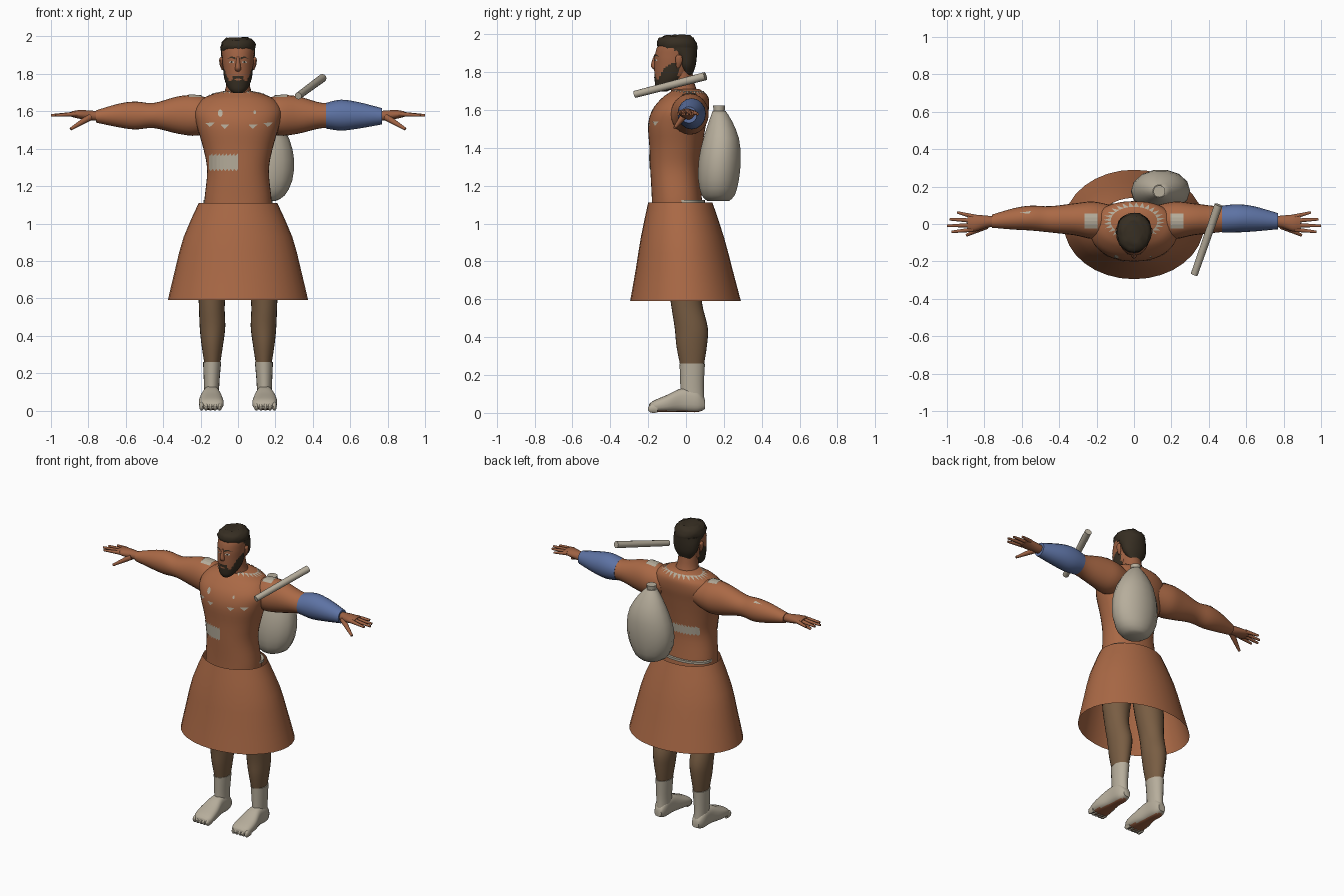
import bpy, bmesh, math, random
from mathutils import Vector
from mathutils.bvhtree import BVHTree

random.seed(4)
if "Cube" in bpy.data.objects:
    bpy.data.objects.remove(bpy.data.objects["Cube"])


def material(name, *rgb):
    mat = bpy.data.materials.new(name)
    mat.use_nodes = True
    mat.diffuse_color = (*rgb, 1)
    mat.node_tree.nodes["Principled BSDF"].inputs["Base Color"].default_value = (*rgb, 1)
    return mat


cloth = material("tan_cloth", .4, .14, .06)
skin = material("skin", .34, .12, .055)
stocking = material("brown_stocking", .19, .11, .056)
cream = material("cream", .47, .42, .33)
blue = material("blue_cloth", .11, .17, .37)
hair = material("dark_hair", .037, .027, .016)
white = material("eye_white", .6, .55, .48)


def finish(name, bm, *mats):
    mesh = bpy.data.meshes.new(name)
    bm.to_mesh(mesh)
    bm.free()
    for mat in mats:
        mesh.materials.append(mat)
    mesh.shade_smooth()
    mesh.set_sharp_from_angle(angle=math.radians(50))
    obj = bpy.data.objects.new(name, mesh)
    bpy.context.collection.objects.link(obj)
    return obj


def refine(rings, steps):
    """Catmull-Rom interpolation between the given cross-sections."""
    out, last = [], len(rings) - 1
    for i in range(last):
        p, q, r, s = (rings[min(max(i + k, 0), last)] for k in (-1, 0, 1, 2))
        for t in (k / steps for k in range(steps)):
            out.append([b + t / 2 * (c - a + t * (2*a - 5*b + 4*c - d + t * (3*(b - c) + d - a)))
                        for a, b, c, d in zip(p, q, r, s)])
    return out + [rings[-1]]


def loft(name, rings, *mats, axis="z", side=1, sides=24, steps=4, caps=True,
         power=1, rule=None, jitter=0):
    """Skin through rings (position, low, high, low, high) along an axis."""
    bm, loops = bmesh.new(), []
    for pos, a0, a1, b0, b1 in refine(rings, steps):
        loop = []
        for k in range(sides):
            angle = math.tau * k / sides
            c, s = (math.copysign(abs(f) ** power, f) for f in (math.cos(angle), math.sin(angle)))
            a, b = (a0 + a1 + (a1 - a0) * c) / 2, (b0 + b1 + (b1 - b0) * s) / 2
            x, y, z = {"z": (a, b, pos), "x": (pos, a, b), "y": (a, pos, b)}[axis]
            noise = Vector([random.uniform(-jitter, jitter) for _ in "xyz"])
            loop.append(bm.verts.new(Vector((x * side, y, z)) + noise))
        loops.append(loop)
    for low, high in zip(loops, loops[1:]):
        for k in range(sides):
            n = (k + 1) % sides
            bm.faces.new((low[k], low[n], high[n], high[k]))
    if caps:
        bm.faces.new(loops[0])
        bm.faces.new(loops[-1])
    bmesh.ops.recalc_face_normals(bm, faces=bm.faces)
    if rule:
        for face in bm.faces:
            face.material_index = int(rule(face.calc_center_median()))
    return finish(name, bm, *mats)


def rod(name, start, end, r0, r1, mat, sides=10):
    """Tapered round bar between two points."""
    start, end = Vector(start), Vector(end)
    bm = bmesh.new()
    bmesh.ops.create_cone(bm, cap_ends=True, segments=sides, radius1=r0, radius2=r1,
                          depth=(end - start).length)
    turn = (end - start).to_track_quat("Z", "Y").to_matrix()
    for v in bm.verts:
        v.co = turn @ v.co + (start + end) / 2
    return finish(name, bm, mat)


def plates(name, mat, outlines, direction, targets, lift=.004):
    """Thin patches dropped along a direction onto the target surfaces."""
    verts, polys = [], []
    for obj in targets:
        base = len(verts)
        verts += [v.co.copy() for v in obj.data.vertices]
        polys += [[base + i for i in p.vertices] for p in obj.data.polygons]
    tree, bm, d = BVHTree.FromPolygons(verts, polys), bmesh.new(), Vector(direction)
    for outline in outlines:
        hits = [tree.ray_cast(Vector(p) - d * 3, d)[0] for p in outline]
        if None not in hits:
            face = bm.faces.new([bm.verts.new(h - d * lift) for h in hits])
            face.normal_update()
            if face.normal.dot(d) > 0:
                face.normal_flip()
    return finish(name, bm, mat)


# Tunic body and flared skirt
torso = loft("tunic_body", [
    (1, -.18, .18, -.18, .1), (1.12, -.18, .18, -.18, .085), (1.28, -.165, .165, -.188, .072),
    (1.4, -.185, .185, -.193, .085), (1.52, -.22, .22, -.2, .105), (1.6, -.235, .235, -.178, .12),
    (1.66, -.2, .2, -.13, .12), (1.69, -.14, .14, -.09, .1), (1.71, -.07, .07, -.06, .07)],
    cloth, sides=40, power=.9)
loft("skirt", [
    (.59, -.375, .375, -.295, .29), (.76, -.335, .335, -.265, .245),
    (.93, -.29, .29, -.238, .2), (1.11, -.21, .21, -.2, .14)],
    cloth, sides=32, steps=2, caps=False)
loft("belt", [(1.11, -.184, .184, -.1, .1), (1.125, -.184, .184, -.1, .1)], cream, steps=1)

# Arms, cuffs, hands, legs and feet, made once per side
arms = []
for label, s in (("left", 1), ("right", -1)):
    arms.append(loft(label + "_sleeve", [
        (.12, -.07, .1, 1.5, 1.66), (.22, -.08, .12, 1.47, 1.685), (.32, -.06, .11, 1.48, 1.68),
        (.45, -.045, .095, 1.51, 1.645), (.55, -.035, .098, 1.503, 1.652),
        (.64, -.03, .085, 1.515, 1.64), (.76, -.02, .05, 1.54, 1.605)],
        cloth, axis="x", side=s))
    loft(label + "_hand", [
        (.74, -.015, .04, 1.55, 1.6), (.79, -.02, .045, 1.55, 1.605),
        (.85, -.04, .05, 1.56, 1.607), (.89, -.035, .05, 1.57, 1.6)],
        skin, axis="x", side=s, sides=14)
    for finger, y0, y1, tip in (("index", -.03, -.042, .975), ("middle", -.006, -.01, 1),
                                ("ring", .018, .025, .985), ("little", .04, .062, .945)):
        rod(f"{label}_{finger}_finger", (.86 * s, y0, 1.586), (tip * s, y1, 1.578), .013, .007, skin)
    rod(label + "_thumb", (.79 * s, -.01, 1.57), (.895 * s, -.06, 1.505), .019, .008, skin)

    loft(label + "_leg", [
        (.24, .097, .178, -.028, .092), (.35, .08, .195, -.05, .11), (.45, .068, .205, -.06, .115),
        (.58, .07, .21, -.08, .085), (.75, .04, .22, -.1, .08), (1, .01, .18, -.12, .08)],
        stocking, side=s)
    loft(label + "_sock", [(.06, .1, .18, -.03, .098), (.14, .1, .182, -.03, .094),
                           (.26, .09, .187, -.034, .1)], cream, side=s, sides=20)
    loft(label + "_foot", [
        (-.195, .1, .18, .012, .045), (-.17, .078, .205, .004, .065), (-.1, .08, .208, .004, .095),
        (-.02, .095, .19, .006, .13), (.06, .1, .185, .004, .12), (.1, .115, .165, .02, .07)],
        cream, skin, axis="y", side=s, power=.75, rule=lambda c: c.z < .012)
    for k in range(5):
        x = .098 + .024 * k
        loft(f"{label}_toe_{k}", [
            (-.2, x - .005, x + .005, .012, .03), (-.185, x - .013, x + .013, 0, .045),
            (-.15, x - .013, x + .013, 0, .05)], cream, axis="y", side=s, sides=10, steps=3)

loft("left_forearm_wrap", [
    (.47, -.045, .098, 1.508, 1.645), (.55, -.045, .105, 1.497, 1.662),
    (.64, -.04, .095, 1.507, 1.65), (.77, -.028, .058, 1.53, 1.617)],
    blue, axis="x", sides=16)

# Neck and bearded head
loft("neck", [(1.66, -.09, .09, -.07, .08), (1.73, -.065, .065, -.085, .048),
              (1.82, -.06, .06, -.09, .03)], skin)


def is_beard(c):
    x = abs(c.x)
    line = 1.792 if x < .032 else 1.765 + 2.6 * max(0, x - .05)
    return c.y < -.04 and c.z < line


head = loft("head", [
    (1.697, -.025, .025, -.15, -.1), (1.72, -.05, .05, -.162, -.06), (1.77, -.072, .072, -.166, 0),
    (1.83, -.08, .08, -.168, .03), (1.885, -.084, .084, -.165, .042),
    (1.94, -.082, .082, -.148, .045), (1.98, -.05, .05, -.11, .02)],
    skin, hair, sides=48, steps=6, rule=is_beard)
loft("nose", [(1.892, -.008, .008, -.168, -.14), (1.84, -.015, .015, -.185, -.14),
              (1.822, -.017, .017, -.18, -.14), (1.812, -.01, .01, -.168, -.14)], skin, sides=12)

# Hair cap, nape and ears
loft("hair_cap", [
    (1.91, -.088, .088, -.13, .055), (1.945, -.094, .094, -.153, .06),
    (1.978, -.082, .082, -.142, .045), (1.995, -.05, .05, -.1, .015)],
    hair, sides=20, steps=3, jitter=.004)
loft("hair_back", [
    (1.785, -.045, .045, -.01, .033), (1.83, -.078, .078, -.045, .05),
    (1.88, -.088, .088, -.065, .057), (1.93, -.092, .092, -.12, .06)], hair, sides=20)
for label, s in (("left", 1), ("right", -1)):
    loft(label + "_ear", [(1.82, .078, .086, -.05, -.035), (1.85, .078, .098, -.055, -.02),
                          (1.88, .08, .1, -.055, -.02), (1.89, .085, .092, -.045, -.03)],
         skin, side=s, sides=10)

# Painted face details
forward = (0, 1, 0)


def oval(x, z, w, h):
    return [(x + w * math.cos(a), 0, z + h * math.sin(a))
            for a in (math.tau * k / 12 for k in range(12))]


plates("eyes", white, [oval(s * .034, 1.863, .014, .006) for s in (1, -1)], forward, [head], .003)
plates("irises", hair, [oval(s * .034, 1.863, .006, .006) for s in (1, -1)], forward, [head], .005)
plates("eyebrows", hair, [[(s * .013, 0, 1.876), (s * .035, 0, 1.886), (s * .06, 0, 1.88),
                           (s * .035, 0, 1.894), (s * .013, 0, 1.888)] for s in (1, -1)],
       forward, [head])
plates("lips", skin, [oval(0, 1.77, .02, .005)], forward, [head])


# Cream patches on the tunic
def ragged_band(x0, x1, z0, z1, count):
    w = (x1 - x0) / count
    return [[(x, 0, z0 + .012), (x + w * .5, 0, z0), (x + w, 0, z0 + .012),
             (x + w, 0, z1), (x + w * .3, 0, z1 - .012), (x, 0, z1 - .012)]
            for x in (x0 + w * k for k in range(count))]


plates("belly_patch", cream, ragged_band(-.155, 0, 1.28, 1.375, 8), forward, [torso])
plates("back_patch", cream, ragged_band(-.13, .06, 1.29, 1.36, 9), (0, -1, 0), [torso])
plates("chest_flecks", cream, [
    [(x - .025, 0, z + .008), (x + .025, 0, z + .01), (x, 0, z - .014)]
    for x, z in ((-.15, 1.53), (-.07, 1.52), (.08, 1.52), (.16, 1.53))]
    + [oval(-.095, 1.59, .013, .02), oval(.09, 1.595, .007, .01)], forward, [torso])
down, body = (0, 0, -1), [torso] + arms
plates("shoulder_patches", cream, [
    [(s * .195, y, 0), (s * .265, y, 0), (s * .265, y + .02, 0), (s * .195, y + .02, 0)]
    for s in (1, -1) for y in (-.025, -.005, .015, .035)], down, body, .006)
plates("sleeve_fleck", cream, [[(-.61, .06, 0), (-.55, .07, 0), (-.56, .055, 0)]], down, body)


def collar_point(turn, r):
    angle = math.tau * turn / 28
    return r * math.cos(angle), .015 + r * .62 * math.sin(angle), 0


plates("ragged_collar", cream, [
    [collar_point(k, .125), collar_point(k + 1, .125), collar_point(k + .7, .165)]
    for k in range(28)], down, body)

# Sack on the back and floating stick
loft("sack", [
    (1.12, .08, .2, .11, .23), (1.15, .03, .25, .08, .26), (1.23, -.01, .29, .062, .282),
    (1.34, -.015, .3, .065, .292), (1.45, .015, .275, .09, .282), (1.54, .06, .22, .12, .245),
    (1.595, .1, .17, .14, .21)], cream, sides=14, steps=2)
rod("sack_neck", (.135, .175, 1.58), (.135, .175, 1.622), .028, .032, cream, 12)
rod("stick", (.322, -.27, 1.682), (.452, .102, 1.778), .019, .022, cream, 12)
